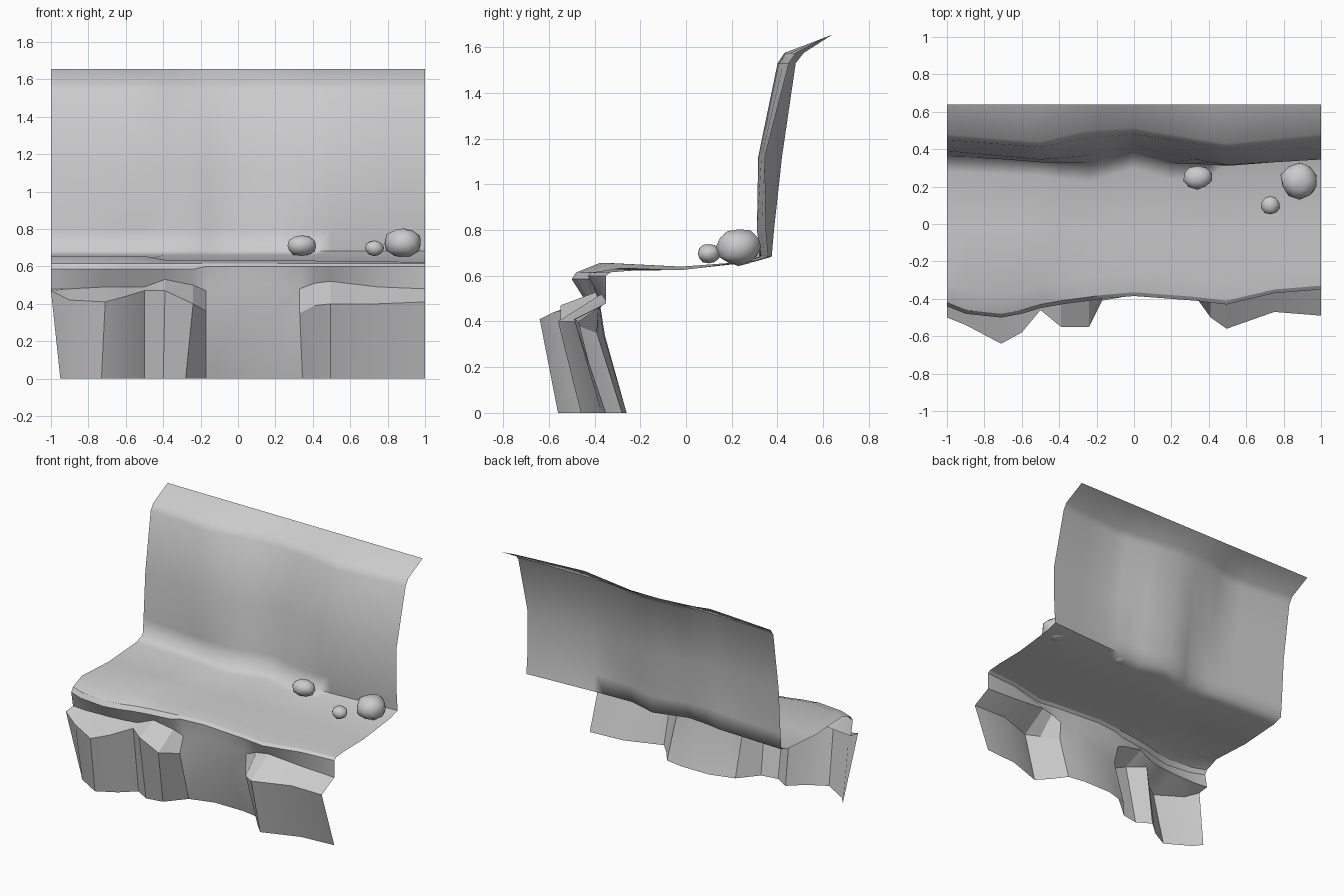
import bpy, bmesh, random, math
from mathutils import Vector

if "Cube" in bpy.data.objects:
    bpy.data.objects.remove(bpy.data.objects["Cube"])

random.seed(4)

# Lower face stations: x, base x, rim y, undercut y/z, shoulder y/z, base y
STATIONS = [
    (-1.00, -.95, -.44, -.42, .48, -.50, .47, -.40),
    (-.90, -.90, -.48, -.43, .48, -.54, .42, -.46),
    (-.71, -.73, -.50, -.44, .49, -.64, .41, -.56),
    (-.60, -.60, -.48, -.43, .49, -.58, .44, -.49),
    (-.50, -.50, -.45, -.41, .49, -.46, .47, -.40),
    (-.39, -.40, -.43, -.39, .53, -.55, .47, -.46),
    (-.24, -.28, -.41, -.38, .50, -.55, .40, -.44),
    (-.17, -.17, -.40, -.37, .47, -.41, .36, -.31),
    (0.00, 0.00, -.385, -.38, .50, -.355, .34, -.26),
    (0.20, 0.22, -.40, -.38, .50, -.36, .34, -.26),
    (0.33, .345, -.41, -.38, .48, -.39, .35, -.28),
    (0.41, 0.42, -.42, -.38, .51, -.50, .39, -.38),
    (.495, .495, -.43, -.37, .52, -.56, .40, -.46),
    (0.75, 0.75, -.37, -.35, .49, -.47, .40, -.37),
    (1.00, 1.00, -.35, -.35, .48, -.49, .41, -.35),
]

# Back wall depth: x, then y at corner, foot, middle, upper, brow
WALL = [
    (-1.0, .36, .37, .39, .45, .48),
    (-.50, .34, .33, .345, .41, .44),
    (-.27, .30, .32, .36, .46, .50),
    (0.00, .375, .385, .42, .48, .515),
    (0.20, .32, .33, .37, .45, .48),
    (0.50, .33, .31, .315, .40, .43),
    (1.00, .36, .35, .345, .45, .48),
]


def wall_at(x):
    for a, b in zip(WALL, WALL[1:]):
        if x <= b[0]:
            t = (x - a[0]) / (b[0] - a[0])
            return [p + (q - p) * t for p, q in zip(a, b)][1:]


def sheet(name, columns, angle):
    """Skin neighbouring columns of points with quads."""
    bm = bmesh.new()
    grid = [[bm.verts.new(p) for p in col] for col in columns]
    for a, b in zip(grid, grid[1:]):
        for i in range(len(a) - 1):
            bm.faces.new((a[i], b[i], b[i + 1], a[i + 1]))
    finish(name, bm, angle)


def finish(name, bm, angle):
    mesh = bpy.data.meshes.new(name)
    bm.to_mesh(mesh)
    bm.free()
    ob = bpy.data.objects.new(name, mesh)
    bpy.context.collection.objects.link(ob)
    bpy.ops.object.select_all(action='DESELECT')
    ob.select_set(True)
    bpy.context.view_layer.objects.active = ob
    bpy.ops.object.shade_smooth_by_angle(angle=math.radians(angle))
    return ob


lower, upper = [], []
for x, bx, rim, uy, uz, sy, sz, by in STATIONS:
    # the undercut lip is thicker on the left
    lip = .585 if x < -.2 else .60
    lower.append([(bx, by, 0), (x, sy, sz), (x, uy, uz), (x, rim, lip), (x, rim + .02, .615)])
    corner, foot, mid, up, brow = wall_at(x)
    swell = .655 if x < -.45 else .635 - .012 * max(x, 0)
    upper.append([(x, rim + .02, .615), (x, rim + .12, swell),
                  (x, -.02, .64 if x < -.45 else .625),
                  (x, corner - .08, .66), (x, corner, .683), (x, foot, .80),
                  (x, mid, 1.12), (x, up, 1.53), (x, brow, 1.575), (x, .64, 1.655)])

# Blocky rock face below, smooth ledge and wall above
sheet("lower_rock_face", lower, 25)
sheet("ledge_and_back_wall", upper, 80)

# Loose boulders on the ledge
for i, (loc, size) in enumerate([((.34, .25, .71), (.08, .065, .058)),
                                 ((.73, .10, .697), (.052, .052, .043)),
                                 ((.885, .23, .725), (.103, .10, .085))]):
    bm = bmesh.new()
    bmesh.ops.create_icosphere(bm, subdivisions=2, radius=1)
    for v in bm.verts:
        k = random.uniform(.92, 1.04)
        v.co = Vector([l + c * s * k for l, c, s in zip(loc, v.co, size)])
    finish(f"boulder_{i + 1}", bm, 50)
